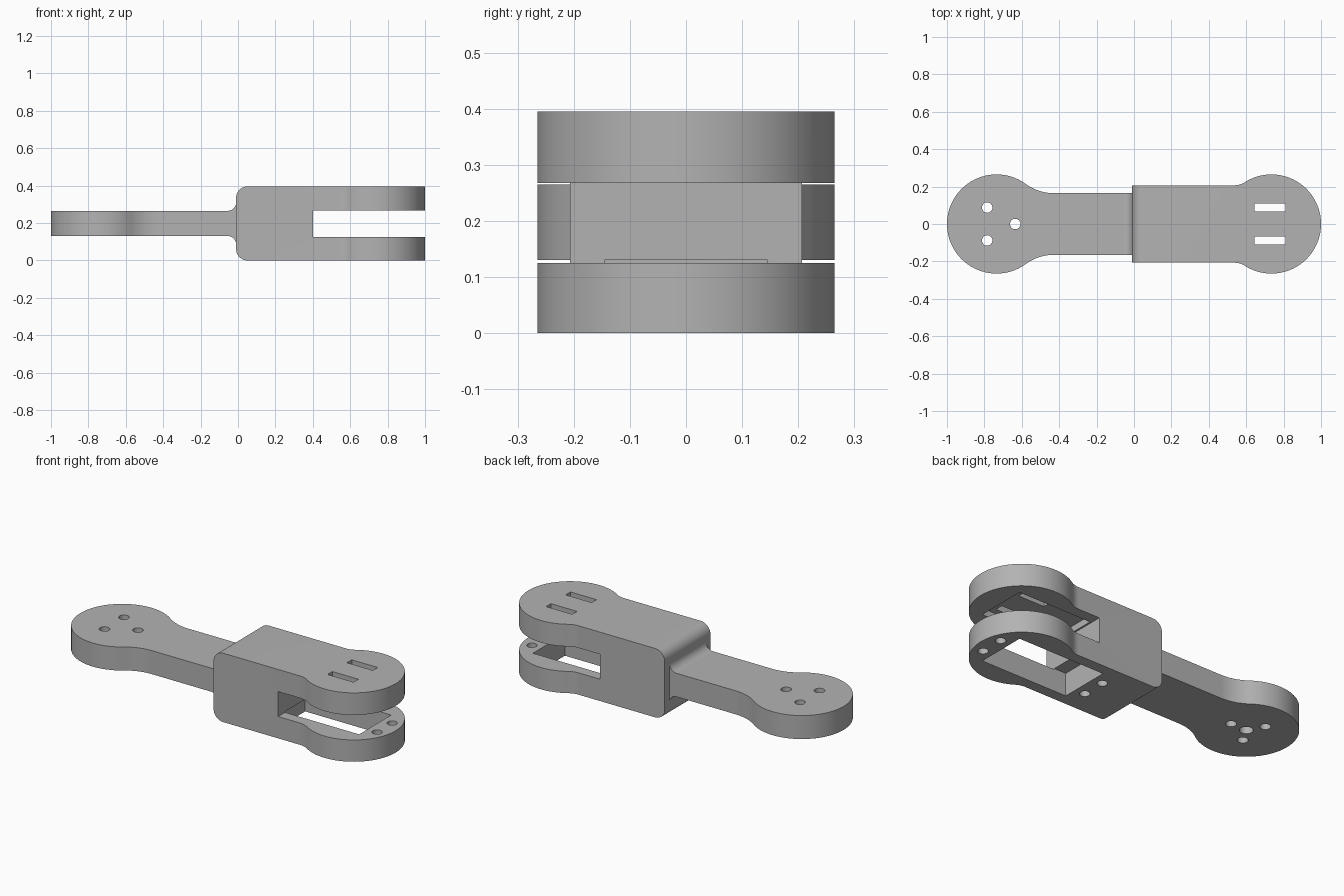
import bpy, bmesh, math
from mathutils import Vector

cube = bpy.data.objects.get("Cube")
if cube:
    bpy.data.objects.remove(cube, do_unlink=True)

grey = bpy.data.materials.new("plain_grey")
grey.use_nodes = True
grey.diffuse_color = (0.45, 0.45, 0.45, 1)
grey.node_tree.nodes["Principled BSDF"].inputs["Base Color"].default_value = grey.diffuse_color


def arc(cx, cy, r, start, end, n):
    """Points along an arc, angles in degrees."""
    angles = [math.radians(start + (end - start) * i / n) for i in range(n + 1)]
    return [(cx + r * math.cos(a), cy + r * math.sin(a)) for a in angles]


def prism(name, points, low, high, axis="Z"):
    """Extrude a profile: XY points along z, or XZ points along y."""
    bm = bmesh.new()
    place = (lambda p: Vector((p[0], p[1], low))) if axis == "Z" else (lambda p: Vector((p[0], low, p[1])))
    face = bm.faces.new([bm.verts.new(place(p)) for p in points])
    step = Vector((0, 0, high - low)) if axis == "Z" else Vector((0, high - low, 0))
    extruded = bmesh.ops.extrude_face_region(bm, geom=[face])["geom"]
    bmesh.ops.translate(bm, verts=[v for v in extruded if isinstance(v, bmesh.types.BMVert)], vec=step)
    bmesh.ops.recalc_face_normals(bm, faces=bm.faces)
    mesh = bpy.data.meshes.new(name)
    bm.to_mesh(mesh)
    bm.free()
    mesh.materials.append(grey)
    ob = bpy.data.objects.new(name, mesh)
    bpy.context.collection.objects.link(ob)
    return ob


def box(x0, x1, y0, y1, z0, z1):
    return prism("box_cutter", [(x0, y0), (x1, y0), (x1, y1), (x0, y1)], z0, z1)


def drill(x, y, r, z0, z1):
    return prism("hole_cutter", arc(x, y, r, 0, 345, 23), z0, z1)


def combine(ob, tool, operation):
    """Apply a boolean and discard the tool."""
    bpy.context.view_layer.objects.active = ob
    mod = ob.modifiers.new("cut", "BOOLEAN")
    mod.operation, mod.object, mod.solver = operation, tool, "EXACT"
    bpy.ops.object.modifier_apply(modifier=mod.name)
    bpy.data.objects.remove(tool, do_unlink=True)


def paddle(root, centre, half_width, fillet):
    """Plan outline of a straight bar blending into a round end on +x."""
    R = 0.265
    dx = math.sqrt((R + fillet) ** 2 - (half_width + fillet) ** 2)
    a = math.degrees(math.atan2(half_width + fillet, -dx))
    lower = [(root, -half_width)] + arc(centre - dx, -half_width - fillet, fillet, 90, 180 - a, 12)
    upper = [(x, -y) for x, y in reversed(lower)]
    return lower + arc(centre, 0, R, -a, a, 72)[1:-1] + upper


MID = 0.1975      # height of the central plane
BACK = -0.01      # rear face of the fork block

# Thin arm with a round end, and its neck flaring into the block
arm = prism("arm", [(-x, y) for x, y in paddle(-0.02, 0.735, 0.165, 0.25)], 0.13, 0.265)
r = 0.045
flare = arc(BACK - r, 0.265 + r, r, -90, 0, 10)
flare = flare + [(0.02, 0.265 + r)]
neck = flare + [(x, 2 * MID - z) for x, z in reversed(flare)]
prism("neck_fillet", neck, -0.165, 0.165, "Y")

# Screw holes and the blind centre hole under the round end
for x, y in ((-0.785, 0.088), (-0.785, -0.088), (-0.635, 0)):
    combine(arm, drill(x, y, 0.028, 0, 0.4), "DIFFERENCE")
combine(arm, drill(-0.735, 0, 0.035, 0, 0.17), "DIFFERENCE")

# Fork: plan outline intersected with a C-shaped side profile
fork = prism("fork", paddle(-0.1, 0.735, 0.207, 0.1), 0, 0.395)
c = 0.06
side = arc(BACK + c, 0.395 - c + 0.0, c, 180, 90, 10)
side += [(1.1, 0.395), (1.1, 0.268), (0.4, 0.268), (0.4, 0.125), (1.1, 0.125), (1.1, 0)]
side += arc(BACK + c, c, c, 270, 180, 10)
combine(fork, prism("side_profile", side, -0.4, 0.4, "Y"), "INTERSECT")

# Rectangular opening through the lower prong, shallow recess under the upper
combine(fork, box(0.325, 0.87, -0.145, 0.145, -0.1, 0.13), "DIFFERENCE")
combine(fork, box(0.41, 0.87, -0.145, 0.145, 0.2, 0.305), "DIFFERENCE")

# Paired slots in the upper prong and screw holes in the lower one
for s in (-1, 1):
    y = 0.088 * s
    combine(fork, box(0.645, 0.81, y - 0.022, y + 0.022, 0.25, 0.5), "DIFFERENCE")
    combine(fork, drill(0.93, 0.068 * s, 0.027, -0.1, 0.2), "DIFFERENCE")
    combine(fork, drill(0.265, 0.068 * s, 0.027, -0.1, 0.11), "DIFFERENCE")

# Smooth curved walls, keep edges sharp
for ob in bpy.context.collection.objects:
    ob.select_set(ob.type == "MESH")
bpy.context.view_layer.objects.active = fork
bpy.ops.object.shade_smooth_by_angle(angle=math.radians(30))
